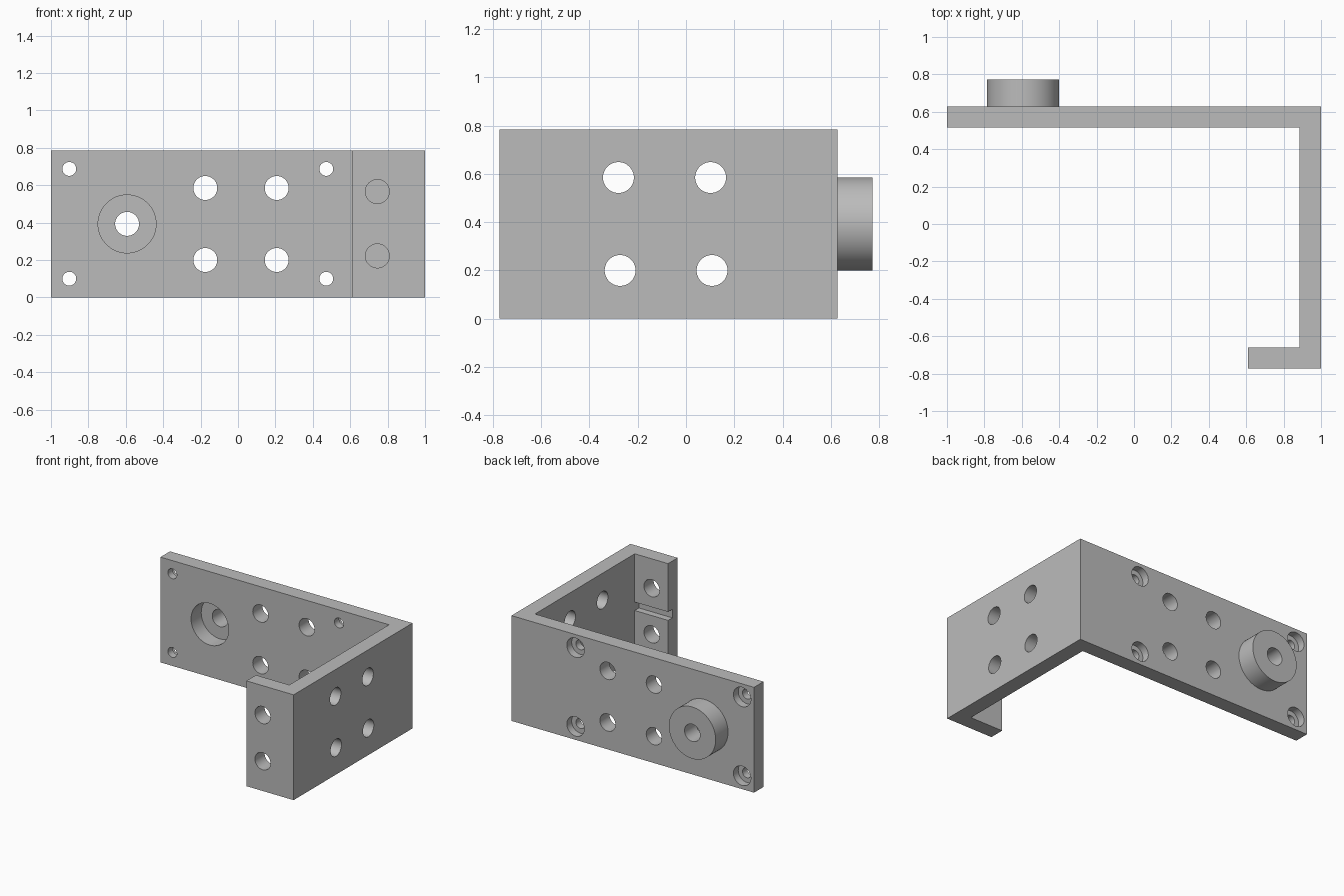
import bpy
import bmesh
from math import pi, radians
from mathutils import Matrix, Vector

if "Cube" in bpy.data.objects:
    bpy.data.objects.remove(bpy.data.objects["Cube"], do_unlink=True)

HEIGHT = 0.785
BACK_IN, BACK_OUT, BOSS_END = 0.515, 0.627, 0.773
FRONT = -0.773
HOLE = 0.064

grey = bpy.data.materials.new("plain grey")
grey.use_nodes = True
grey.diffuse_color = (0.5, 0.5, 0.5, 1)
grey.node_tree.nodes["Principled BSDF"].inputs["Base Color"].default_value = (0.5, 0.5, 0.5, 1)


def make_object(name, bm):
    bmesh.ops.recalc_face_normals(bm, faces=bm.faces)
    mesh = bpy.data.meshes.new(name)
    bm.to_mesh(mesh)
    bm.free()
    mesh.materials.append(grey)
    obj = bpy.data.objects.new(name, mesh)
    bpy.context.collection.objects.link(obj)
    return obj


def cylinder(name, axis, center, radius, start, end):
    """Cylinder along x or y; center is (other horizontal coordinate, z)."""
    bm = bmesh.new()
    bmesh.ops.create_cone(bm, cap_ends=True, segments=64, radius1=radius,
                          radius2=radius, depth=end - start)
    mid = (start + end) / 2
    if axis == "y":
        turn, spot = Matrix.Rotation(pi / 2, 4, "X"), (center[0], mid, center[1])
    else:
        turn, spot = Matrix.Rotation(pi / 2, 4, "Y"), (mid, center[0], center[1])
    bm.transform(Matrix.Translation(spot) @ turn)
    return make_object(name, bm)


def box(name, low, high):
    bm = bmesh.new()
    bmesh.ops.create_cube(bm, size=1)
    low, high = Vector(low), Vector(high)
    bm.transform(Matrix.Translation((low + high) / 2) @ Matrix.Diagonal((*(high - low), 1)))
    return make_object(name, bm)


def combine(target, tool, operation):
    """Apply a boolean and discard the helper."""
    mod = target.modifiers.new("boolean", "BOOLEAN")
    mod.operation, mod.solver, mod.object = operation, "EXACT", tool
    graph = bpy.context.evaluated_depsgraph_get()
    result = bpy.data.meshes.new_from_object(target.evaluated_get(graph))
    target.modifiers.clear()
    target.data = result
    bpy.data.objects.remove(tool, do_unlink=True)


# Bent plate: long back wall, side wall and short front flange
outline = [(-1, BACK_OUT), (-1, BACK_IN), (0.885, BACK_IN), (0.885, -0.66),
           (0.61, -0.66), (0.61, FRONT), (1, FRONT), (1, BACK_OUT)]
bm = bmesh.new()
base = bm.faces.new([bm.verts.new((x, y, 0)) for x, y in outline])
grown = bmesh.ops.extrude_face_region(bm, geom=[base])["geom"]
bmesh.ops.translate(bm, vec=(0, 0, HEIGHT),
                    verts=[v for v in grown if isinstance(v, bmesh.types.BMVert)])
bracket = make_object("bracket", bm)

# Round boss on the back, with a recess and a through hole
boss = (-0.593, 0.393)
combine(bracket, cylinder("boss", "y", boss, 0.193, 0.57, BOSS_END), "UNION")
cutters = [cylinder("boss_recess", "y", boss, 0.155, 0.4, 0.635),
           cylinder("boss_hole", "y", boss, HOLE, 0.6, 0.9)]

# Back wall: four large holes and four counterbored screw holes
for z in (0.2, 0.585):
    for x in (-0.175, 0.207):
        cutters.append(cylinder("back_hole", "y", (x, z), HOLE, 0.4, 0.75))
for z in (0.1, 0.687):
    for x in (-0.902, 0.472):
        cutters.append(cylinder("screw_hole", "y", (x, z), 0.037, 0.4, 0.6))
        cutters.append(cylinder("screw_counterbore", "y", (x, z), 0.072, 0.57, 0.75))

# Side wall holes
for y, z in ((-0.28, 0.585), (0.102, 0.585), (-0.273, 0.2), (0.108, 0.2)):
    cutters.append(cylinder("side_hole", "x", (y, z), HOLE, 0.8, 1.1))

# Flange holes and the groove across its inner face
for z in (0.222, 0.566):
    cutters.append(cylinder("flange_hole", "y", (0.745, z), HOLE, -0.9, -0.55))
cutters.append(box("flange_groove", (0.5, -0.71, 0.362), (0.885, -0.6, 0.425)))

for cutter in cutters:
    combine(bracket, cutter, "DIFFERENCE")

# Smooth round walls, sharp edges
bpy.ops.object.select_all(action="DESELECT")
bracket.select_set(True)
bpy.context.view_layer.objects.active = bracket
bpy.ops.object.shade_smooth_by_angle(angle=radians(30))
